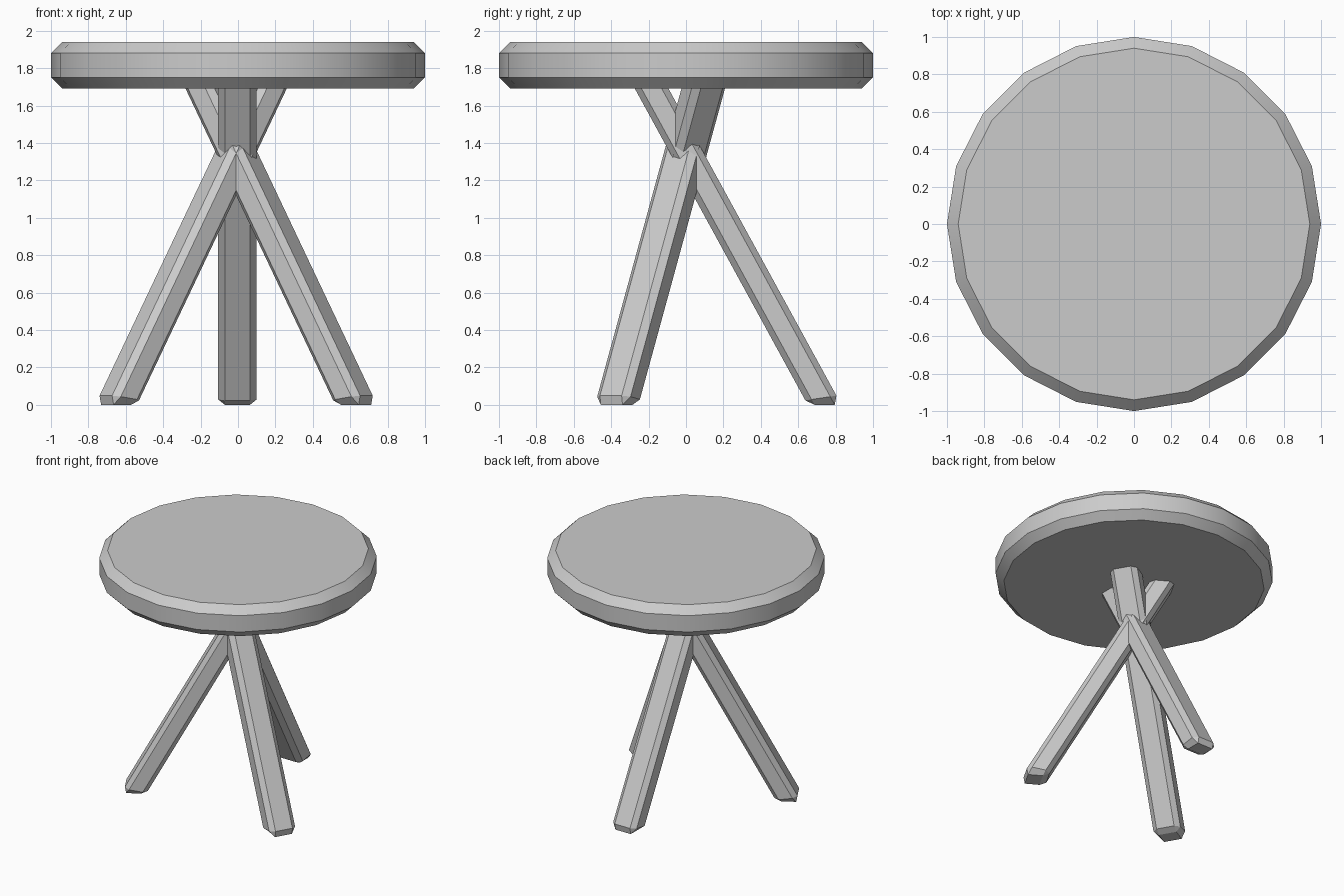
import bpy, bmesh, math
from mathutils import Matrix

if "Cube" in bpy.data.objects:
    bpy.data.objects.remove(bpy.data.objects["Cube"])


def finish(bm, name):
    bmesh.ops.recalc_face_normals(bm, faces=bm.faces)
    me = bpy.data.meshes.new(name)
    bm.to_mesh(me)
    bm.free()
    ob = bpy.data.objects.new(name, me)
    bpy.context.collection.objects.link(ob)
    return ob


# Seat: 20-sided disc with chamfered rims
SIDES = 20
bm = bmesh.new()
rings = []
for r, z in [(0.94, 1.69), (1.0, 1.75), (1.0, 1.88), (0.94, 1.94)]:
    rings.append([bm.verts.new((r * math.cos(2 * math.pi * i / SIDES),
                                r * math.sin(2 * math.pi * i / SIDES), z))
                  for i in range(SIDES)])
for lo, hi in zip(rings, rings[1:]):
    for i in range(SIDES):
        j = (i + 1) % SIDES
        bm.faces.new((lo[i], lo[j], hi[j], hi[i]))
bm.faces.new(rings[0])
bm.faces.new(rings[-1])
seat = finish(bm, "seat")
bpy.context.view_layer.objects.active = seat
seat.select_set(True)
bpy.ops.object.shade_smooth_by_angle(angle=math.radians(30))
seat.select_set(False)


# Leg: chamfered beam, leaned inwards so it crosses the others and enters the seat
def leg(name, angle, x_shift):
    height, lean, chamfer = 1.78, 0.547, 0.036
    bm = bmesh.new()
    bmesh.ops.create_cube(bm, size=1)
    bmesh.ops.transform(bm, verts=bm.verts, matrix=Matrix.Translation((0, 0, height / 2))
                        @ Matrix.Diagonal((0.18, 0.206, height, 1)))
    bmesh.ops.bevel(bm, geom=bm.edges[:], offset=chamfer, segments=1,
                    profile=0.5, affect='EDGES')
    for v in bm.verts:
        # foot chamfer sits a little higher on the outer side
        if 0.01 < v.co.z < 0.1:
            v.co.z += 0.14 * v.co.x
        v.co.x += 0.741 - lean * v.co.z
    bmesh.ops.transform(bm, verts=bm.verts, matrix=Matrix.Translation((x_shift, 0, 0))
                        @ Matrix.Rotation(math.radians(angle), 4, 'Z'))
    return finish(bm, name)


for name, angle, shift in [("back_leg", 90, -0.003),
                           ("front_left_leg", 210, -0.01),
                           ("front_right_leg", 330, -0.01)]:
    leg(name, angle, shift)
